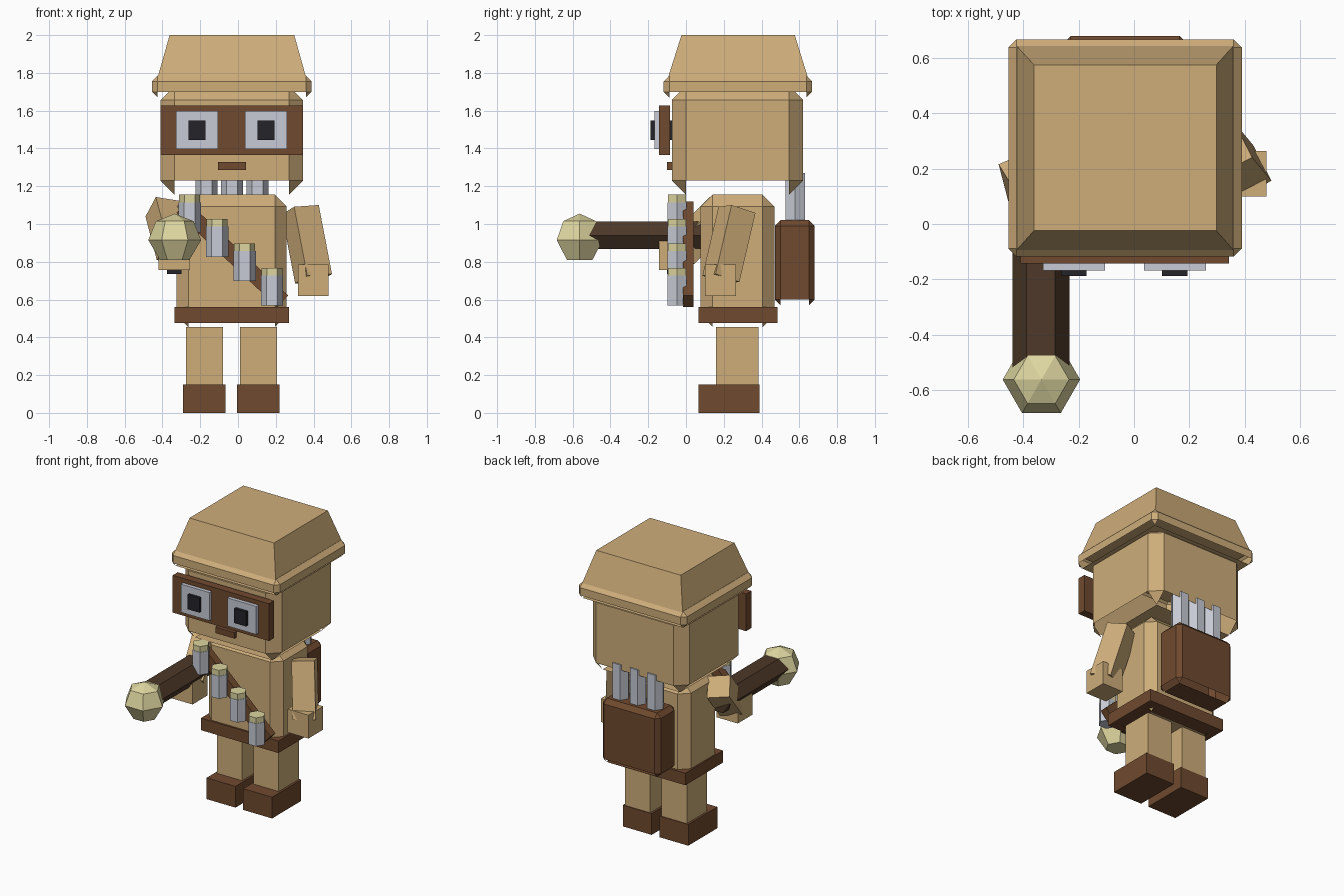
import bpy, bmesh, math
from mathutils import Vector, Matrix

if "Cube" in bpy.data.objects:
    bpy.data.objects.remove(bpy.data.objects["Cube"], do_unlink=True)


def material(name, color):
    m = bpy.data.materials.new(name)
    m.use_nodes = True
    m.diffuse_color = (*color, 1)
    m.node_tree.nodes["Principled BSDF"].inputs["Base Color"].default_value = (*color, 1)
    return m


TAN = material("tan", (0.62, 0.42, 0.195))
BROWN = material("leather brown", (0.16, 0.067, 0.028))
WOOD = material("dark wood", (0.074, 0.04, 0.021))
PALE = material("pale yellow", (0.73, 0.67, 0.35))
GREY = material("light grey", (0.58, 0.60, 0.67))
BLACK = material("black", (0.017, 0.017, 0.023))


def finish(name, bm, mat, matrix=None):
    if matrix:
        bm.transform(matrix)
    bmesh.ops.recalc_face_normals(bm, faces=bm.faces)
    me = bpy.data.meshes.new(name)
    bm.to_mesh(me)
    bm.free()
    me.materials.append(mat)
    ob = bpy.data.objects.new(name, me)
    bpy.context.collection.objects.link(ob)
    return ob


def cube(x, y, z):
    """Box mesh from (min, max) pairs."""
    bm = bmesh.new()
    bmesh.ops.create_cube(bm, size=1)
    for v in bm.verts:
        v.co = [sum(r) / 2 + c * (r[1] - r[0]) for r, c in zip((x, y, z), v.co)]
    return bm


def box(name, mat, x, y, z):
    return finish(name, cube(x, y, z), mat)


def chamfer_box(name, mat, x, y, z, size):
    """Chamfered box whose lower edge strips are open, leaving corner tips."""
    bm = cube(x, y, z)
    bmesh.ops.bevel(bm, geom=bm.edges[:], offset=size, segments=1,
                    affect='EDGES', profile=0.5)
    bmesh.ops.recalc_face_normals(bm, faces=bm.faces)
    strips = [f for f in bm.faces if len(f.verts) == 4 and -0.9 < f.normal.z < -0.1]
    bmesh.ops.delete(bm, geom=strips, context='FACES')
    return finish(name, bm, mat)


def limb(name, mat, start, end, width, twist):
    """Square bar running from start to end."""
    a, b = Vector(start), Vector(end)
    h, w = (b - a).length, width / 2
    turn = (a - b).to_track_quat('Z', 'Y').to_matrix().to_4x4()
    spin = Matrix.Rotation(math.radians(twist), 4, 'Z')
    bm = cube((-w, w), (-w, w), (-h / 2, h / 2))
    return finish(name, bm, mat, Matrix.Translation((a + b) / 2) @ turn @ spin)


def hex_stack(name, mat, rings, matrix):
    """Six-sided solid through (radius, height) rings."""
    bm = bmesh.new()
    loops = [[bm.verts.new((r * math.cos(k * math.pi / 3), r * math.sin(k * math.pi / 3), h))
              for k in range(6)] for r, h in rings]
    for low, high in zip(loops, loops[1:]):
        for k in range(6):
            j = (k + 1) % 6
            bm.faces.new((low[k], low[j], high[j], high[k]))
    bm.faces.new(loops[0][::-1])
    bm.faces.new(loops[-1])
    bmesh.ops.remove_doubles(bm, verts=bm.verts, dist=0.0001)
    return finish(name, bm, mat, matrix)


def vial(name, x, y, bottom, top, cap_mat, cap_radius):
    """Hexagonal tube with a stopper."""
    place = Matrix.Translation((x, y, 0))
    hex_stack(name, GREY, [(0.059, bottom), (0.059, top - 0.04)], place)
    hex_stack(name + "_cap", cap_mat, [(cap_radius, top - 0.05), (cap_radius, top)], place)


# Legs and boots
for side, x in (("right", -0.178), ("left", 0.108)):
    box(side + "_leg", TAN, (x - 0.098, x + 0.098), (0.16, 0.385), (0.14, 0.455))
    box(side + "_boot", BROWN, (x - 0.113, x + 0.113), (0.065, 0.39), (0, 0.15))

# Torso, belt and shoulder strap
chamfer_box("torso", TAN, (-0.325, 0.258), (0.078, 0.468), (0.455, 1.155), 0.062)
box("belt", BROWN, (-0.335, 0.27), (0.065, 0.485), (0.475, 0.56))
strap = cube((-0.365, 0.365), (-0.015, 0.04), (-0.042, 0.042))
finish("strap", strap, BROWN, Matrix.Translation((-0.03, 0, 0.84))
       @ Matrix.Rotation(math.radians(43), 4, 'Y'))
for i in range(4):
    x, top = -0.256 + i * 0.1455, 1.155 - i * 0.129
    vial(f"chest_vial_{i + 1}", x, -0.048, top - 0.2, top, PALE, 0.056)

# Backpack with tubes
chamfer_box("backpack", BROWN, (-0.26, 0.195), (0.47, 0.68), (0.57, 1.02), 0.03)
for i in range(3):
    vial(f"back_vial_{i + 1}", -0.167 + i * 0.135, 0.578, 0.98, 1.31, BLACK, 0.04)

# Head and hat
chamfer_box("head", TAN, (-0.41, 0.343), (-0.075, 0.62), (1.155, 1.73), 0.074)
chamfer_box("hat_brim", TAN, (-0.455, 0.39), (-0.118, 0.668), (1.67, 1.785), 0.03)
crown = cube((-0.43, 0.365), (-0.1, 0.65), (1.76, 2.0))
for v in crown.verts:
    if v.co.z > 1.9:
        v.co.x = -0.362 if v.co.x < 0 else 0.298
        v.co.y = -0.024 if v.co.y < 0.2 else 0.576
finish("hat_crown", crown, TAN)

# Goggles and mouth
box("goggle_band", BROWN, (-0.41, 0.343), (-0.143, -0.086), (1.365, 1.628))
for side, x in (("right", -0.217), ("left", 0.148)):
    box(side + "_lens", GREY, (x - 0.112, x + 0.112), (-0.168, -0.14), (1.398, 1.597))
    box(side + "_pupil", BLACK, (x - 0.046, x + 0.046), (-0.188, -0.074), (1.445, 1.548))
box("mouth", BROWN, (-0.107, 0.042), (-0.1, -0.07), (1.285, 1.327))

# Arms and hands
limb("left_arm", TAN, (0.33, 0.27, 1.075), (0.4, 0.185, 0.71), 0.148, -12)
box("left_hand", TAN, (0.318, 0.48), (0.1, 0.265), (0.62, 0.785))
limb("right_arm", TAN, (-0.395, 0.2, 1.08), (-0.335, -0.03, 0.85), 0.148, 12)
box("right_hand", TAN, (-0.42, -0.255), (-0.143, 0.022), (0.757, 0.92))
box("grip_end", BLACK, (-0.375, -0.3), (-0.1, -0.02), (0.735, 0.9))

# Club held forward
hex_stack("club_shaft", WOOD, [(0.103, 0), (0.103, 0.66)],
          Matrix.Translation((-0.337, 0.14, 0.94)) @ Matrix.Diagonal((1, 1, 0.82, 1))
          @ Matrix.Rotation(math.radians(90), 4, 'X'))
hex_stack("club_head", PALE,
          [(0.078, -0.105), (0.14, 0), (0.1, 0.1), (0, 0.14)],
          Matrix.Translation((-0.335, -0.563, 0.915)))
